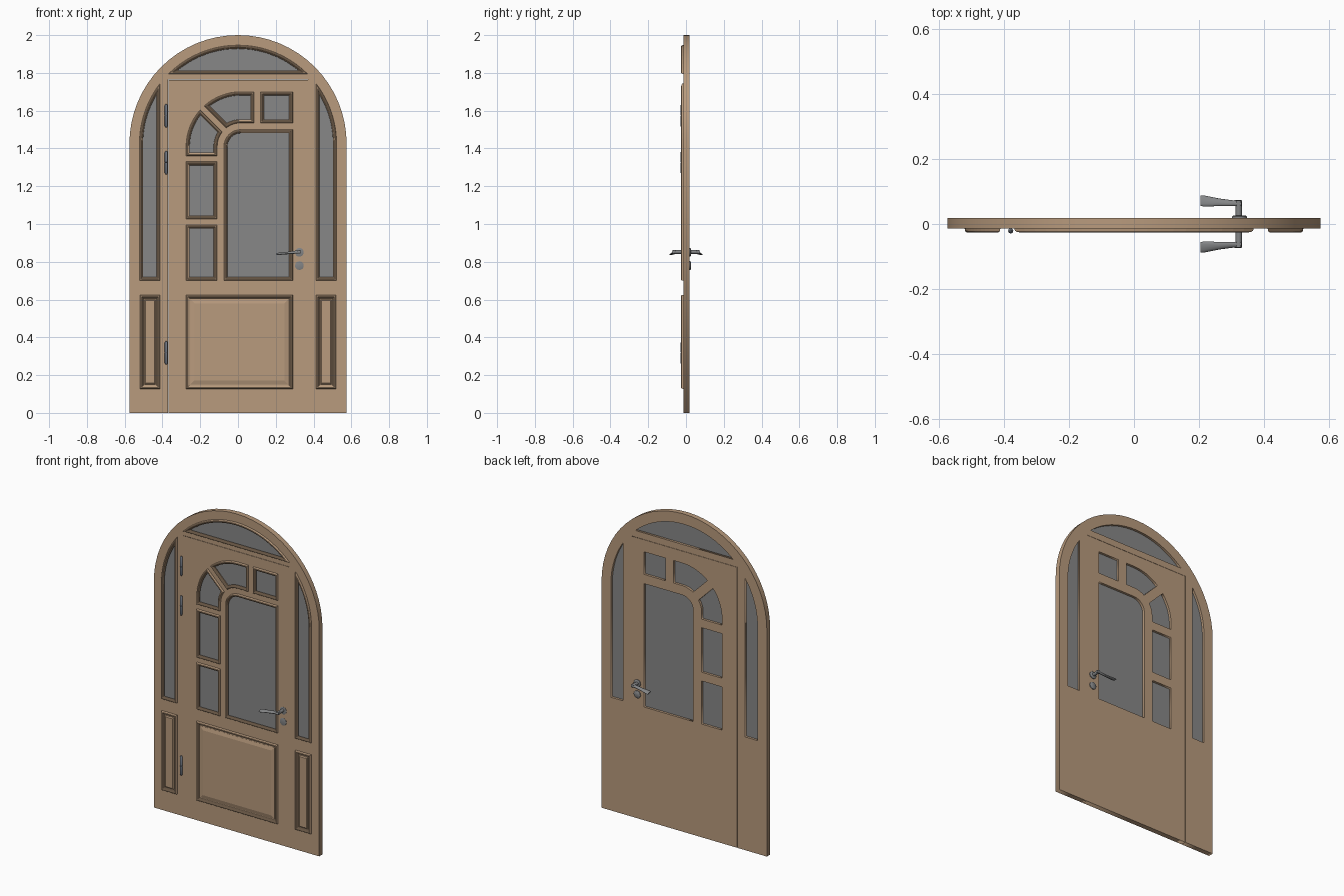
import bpy, bmesh, math
from math import pi, sin, cos, asin, acos

if "Cube" in bpy.data.objects:
    bpy.data.objects.remove(bpy.data.objects["Cube"])

F, B = -0.0145, 0.018           # front and back planes of the slab
SPRING, R_OUT = 1.425, 0.575    # arch springing height and radius


def material(name, rgb):
    m = bpy.data.materials.new(name)
    m.diffuse_color = (*rgb, 1)
    m.use_nodes = True
    m.node_tree.nodes["Principled BSDF"].inputs["Base Color"].default_value = m.diffuse_color
    return m


WOOD = material("warm_wood", (0.48, 0.325, 0.205))
GLASS = material("grey_glass", (0.245, 0.245, 0.245))
METAL = material("handle_metal", (0.23, 0.235, 0.24))
STEEL = material("hinge_steel", (0.17, 0.195, 0.24))


def finish(name, bm, mat, smooth=None):
    bmesh.ops.recalc_face_normals(bm, faces=bm.faces)
    me = bpy.data.meshes.new(name)
    bm.to_mesh(me)
    bm.free()
    me.materials.append(mat)
    ob = bpy.data.objects.new(name, me)
    bpy.context.collection.objects.link(ob)
    if smooth:
        bpy.ops.object.select_all(action='DESELECT')
        ob.select_set(True)
        bpy.context.view_layer.objects.active = ob
        bpy.ops.object.shade_smooth_by_angle(angle=math.radians(smooth))
    return ob


def loft(name, rings, mat, closed=False, caps=(False, False), smooth=None):
    """Bridge matching rings of 3D points."""
    bm = bmesh.new()
    vs = [[bm.verts.new(p) for p in r] for r in rings]
    n = len(vs[0])
    for a, b in zip(vs, vs[1:] + (vs[:1] if closed else [])):
        for i in range(n):
            j = (i + 1) % n
            bm.faces.new((a[i], a[j], b[j], b[i]))
    if caps[0]:
        bm.faces.new(vs[0])
    if caps[1]:
        bm.faces.new(vs[-1])
    return finish(name, bm, mat, smooth)


def arc(cx, cz, r, a0, a1, n):
    return [(cx + r * cos(a0 + (a1 - a0) * i / n),
             cz + r * sin(a0 + (a1 - a0) * i / n)) for i in range(n + 1)]


# --- opening outlines; each takes an inset d ---
def rect(x0, x1, z0, z1):
    return lambda d: [(x0 + d, z0 + d), (x1 - d, z0 + d), (x1 - d, z1 - d), (x0 + d, z1 - d)]


def transom(d):
    r = 0.522 - d
    a = asin((1.794 + d - SPRING) / r)
    return arc(0, SPRING, r, a, pi - a, 20)


def side_light(s):
    def f(d):
        x, r = 0.412 + d, 0.522 - d
        pts = [(x, 0.70 + d), (r, 0.70 + d)] + arc(0, SPRING, r, 0, acos(x / r), 12)
        return [(s * px, pz) for px, pz in pts]
    return f


CX, CZ, RO, RI, GAP = 0.015, 1.41, 0.29, 0.125, 0.0156
DIAG = 0.75 * pi


def main_light(d):
    return [(0.29 - d, 1.5 - d), (0.29 - d, 0.70 + d), (-0.075 + d, 0.70 + d)] + \
        arc(CX, CZ, 0.09 - d, pi, pi / 2, 8)


def wedge_low(d):
    ro, ri, g, z = RO - d, RI + d, GAP + d, 1.36 + d
    return [(CX - ro, z)] + arc(CX, CZ, ro, pi, DIAG + asin(g / ro), 8) + \
        arc(CX, CZ, ri, DIAG + asin(g / ri), pi, 8) + [(CX - ri, z)]


def wedge_high(d):
    ro, ri, g, x = RO - d, RI + d, GAP + d, 0.085 - d
    return [(x, CZ + ro)] + arc(CX, CZ, ro, pi / 2, DIAG - asin(g / ro), 8) + \
        arc(CX, CZ, ri, DIAG - asin(g / ri), pi / 2, 8) + [(x, CZ + ri)]


frame_lights = {"transom": transom, "side_light_left": side_light(-1),
                "side_light_right": side_light(1)}
leaf_lights = {"main_light": main_light, "lower_light": rect(-0.275, -0.11, 0.70, 0.995),
               "middle_light": rect(-0.275, -0.11, 1.026, 1.33), "low_wedge_light": wedge_low,
               "high_wedge_light": wedge_high, "corner_light": rect(0.118, 0.29, 1.534, 1.70)}
panels = {"door_panel": rect(-0.275, 0.29, 0.127, 0.625),
          "side_panel_left": rect(-0.52, -0.412, 0.127, 0.625),
          "side_panel_right": rect(0.412, 0.52, 0.127, 0.625)}


def slab(name, outlines):
    """Flat board with through holes, made from a filled 2D curve."""
    cu = bpy.data.curves.new(name, 'CURVE')
    cu.dimensions, cu.fill_mode, cu.extrude = '2D', 'BOTH', (B - F) / 2
    for pts in outlines:
        sp = cu.splines.new('POLY')
        sp.points.add(len(pts) - 1)
        for p, (x, z) in zip(sp.points, pts):
            p.co = (x, z, 0, 1)
        sp.use_cyclic_u = True
    tmp = bpy.data.objects.new(name + "_curve", cu)
    bpy.context.collection.objects.link(tmp)
    bpy.context.view_layer.update()
    me = tmp.evaluated_get(bpy.context.evaluated_depsgraph_get()).to_mesh()
    bm = bmesh.new()
    bm.from_mesh(me)
    bpy.data.objects.remove(tmp)
    bmesh.ops.remove_doubles(bm, verts=bm.verts, dist=1e-5)
    for v in bm.verts:
        v.co = (v.co.x, (B + F) / 2 - v.co.z, v.co.y)
    finish(name, bm, WOOD)


# Arched frame and door leaf
HOLE = 0.012
LX, LZ, SEAM = 0.37, 1.765, 0.0015
frame = [(-LX, 0), (-R_OUT, 0)] + arc(0, SPRING, R_OUT, pi, 0, 32) + \
    [(R_OUT, 0), (LX, 0), (LX, LZ), (-LX, LZ)]
slab("arched_frame", [frame] + [f(HOLE) for f in frame_lights.values()])
slab("door_leaf", [[(-LX + SEAM, 0), (LX - 0.0003, 0), (LX - 0.0003, LZ - SEAM), (-LX + SEAM, LZ - SEAM)]]
     + [f(HOLE) for f in leaf_lights.values()])

# Mouldings round every light and panel, glass panes, raised fields
PROFILE = [(0, F + 0.001), (0.001, -0.021), (0.004, -0.025), (0.008, -0.026), (0.012, -0.024),
           (0.014, -0.020), (0.018, -0.018), (0.019, F + 0.001)]


def ring(f, d, y):
    return [(x, y, z) for x, z in f(d)]


lights = {**frame_lights, **leaf_lights}
for name, f in {**lights, **panels}.items():
    loft(name + "_moulding", [ring(f, d, y) for d, y in PROFILE], WOOD, closed=True)
for name, f in lights.items():
    loft(name + "_glass", [ring(f, 0.008, -0.003), ring(f, 0.008, 0.003)], GLASS, caps=(True, True))
for name, f in panels.items():
    k = 0.045 if name == "door_panel" else 0.03
    loft(name + "_field", [ring(f, 0.024, F + 0.001), ring(f, 0.024, F - 0.001), ring(f, k, -0.021)],
         WOOD, caps=(True, True))


# Round metal parts: stacked circles along y or z
def turned(name, x, y, z, profile, mat, axis, n=20):
    rings = []
    for t, r in profile:
        c = [(r * cos(2 * pi * i / n), r * sin(2 * pi * i / n)) for i in range(n)]
        rings.append([(x + a, t, z + b) if axis == 'y' else (x + a, y + b, z + t) for a, b in c])
    loft(name, rings, mat, caps=(True, True), smooth=40)


# Hinges with tapered tips
for i, z in enumerate((0.318, 1.325, 1.573)):
    turned(f"hinge_{i + 1}", -0.38, -0.021, z,
           [(-0.062, 0.003), (-0.054, 0.008), (-0.002, 0.008), (-0.001, 0.006), (0.001, 0.006),
            (0.002, 0.008), (0.054, 0.008), (0.062, 0.003)], STEEL, 'z', 12)

# Lever handles, roses and lock on both faces
for side, s, face in (("front", -1, F), ("back", 1, B)):
    for part, z in (("handle_rose", 0.85), ("lock_rose", 0.78)):
        h = 0.003 if s < 0 else 0.008
        turned(f"{part}_{side}", 0.325, 0, z,
               [(face - s * 0.002, 0.023), (face + s * h * 0.6, 0.023), (face + s * h, 0.019)], METAL, 'y')
    turned(f"handle_neck_{side}", 0.323, 0, 0.852, [(face, 0.010), (s * 0.072, 0.010)], METAL, 'y', 12)
    # Flat paddle lever: x, centre y, half depth, centre z, half height
    sections = [(0.332, 0.064, 0.010, 0.853, 0.009), (0.305, 0.064, 0.009, 0.851, 0.008),
                (0.26, 0.067, 0.012, 0.846, 0.006), (0.215, 0.071, 0.017, 0.842, 0.005),
                (0.205, 0.072, 0.016, 0.841, 0.004)]
    loft(f"handle_lever_{side}",
         [[(x, s * (y + hy * cos(a)), z + hz * sin(a) - 0.2 * hy * cos(a))
           for a in [2 * pi * i / 12 for i in range(12)]] for x, y, hy, z, hz in sections],
         METAL, caps=(True, True), smooth=50)
